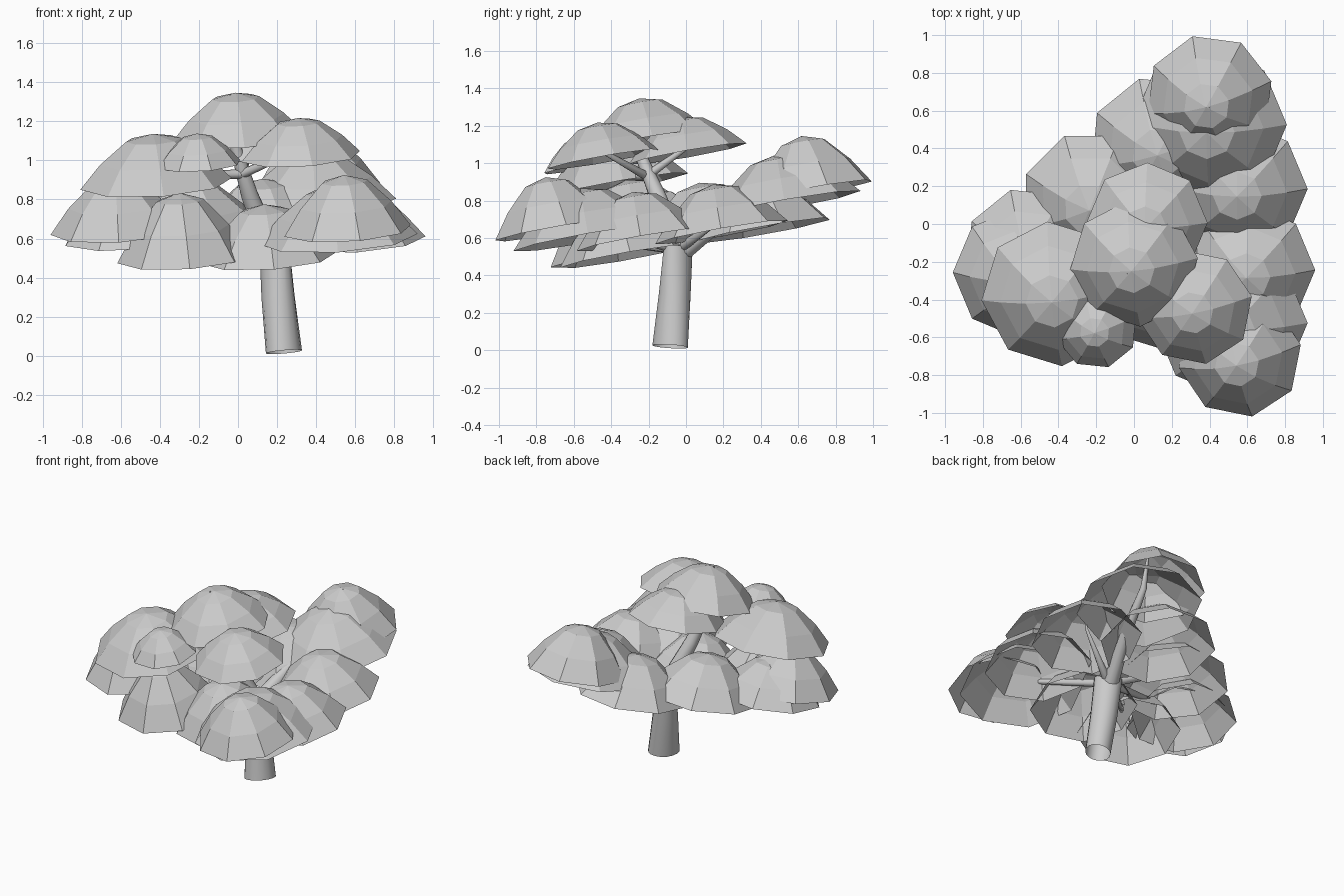
import bpy, bmesh, math
from mathutils import Vector, Matrix

if "Cube" in bpy.data.objects:
    bpy.data.objects.remove(bpy.data.objects["Cube"])

TILT = Matrix.Rotation(math.radians(10), 4, 'X') @ Matrix.Rotation(math.radians(-3.5), 4, 'Y')
PROFILE = [(1, 0), (0.72, 0.46), (0.36, 0.88)]


def finish(name, bm):
    me = bpy.data.meshes.new(name)
    bm.to_mesh(me)
    bm.free()
    ob = bpy.data.objects.new(name, me)
    bpy.context.collection.objects.link(ob)
    return ob


def leaf_cap(name, x, y, z, r, h, turn):
    """Eight-sided faceted dome, open below, leaning with the tree."""
    bm = bmesh.new()
    n = 8
    rings = [[bm.verts.new((r * s * math.cos(turn + math.tau * i / n),
                            r * s * math.sin(turn + math.tau * i / n), h * t))
              for i in range(n)] for s, t in PROFILE]
    top = bm.verts.new((0, 0, h))
    for a, b in zip(rings, rings[1:]):
        for i in range(n):
            j = (i + 1) % n
            bm.faces.new((a[i], a[j], b[j], b[i]))
    for i in range(n):
        bm.faces.new((rings[-1][i], rings[-1][(i + 1) % n], top))
    bm.transform(Matrix.Translation((x, y, z)) @ TILT)
    return finish(name, bm)


def limb(name, points, sides=12):
    """Tapered smooth open tube through (x, y, z, x radius, y radius) points."""
    bm = bmesh.new()
    rings = []
    for k, p in enumerate(points):
        a, b = points[max(k - 1, 0)], points[min(k + 1, len(points) - 1)]
        q = (Vector(b[:3]) - Vector(a[:3])).to_track_quat('Z', 'Y')
        rings.append([bm.verts.new(Vector(p[:3]) + q @ Vector((p[3] * math.cos(math.tau * i / sides),
                                                             p[-1] * math.sin(math.tau * i / sides), 0)))
                      for i in range(sides)])
    for a, b in zip(rings, rings[1:]):
        for i in range(sides):
            j = (i + 1) % sides
            bm.faces.new((a[i], a[j], b[j], b[i])).smooth = True
    return finish(name, bm)


# Foliage: rim centre x, y, z, radius, height, turn
caps = {
    "crown_top": (0.0, -0.21, 1.12, 0.34, 0.23, 0.1),
    "crown_back": (0.07, 0.01, 1.05, 0.32, 0.20, 0.0),
    "crown_right": (0.32, -0.44, 1.02, 0.31, 0.20, 0.2),
    "crown_left": (-0.42, -0.37, 0.88, 0.39, 0.26, 0.1),
    "crown_small": (-0.20, -0.55, 0.98, 0.22, 0.16, 0.3),
    "back_upper": (0.40, 0.67, 0.85, 0.34, 0.30, 0.27),
    "back_lower": (0.40, 0.53, 0.78, 0.41, 0.27, 0.0),
    "front_right_upper": (0.56, -0.70, 0.64, 0.33, 0.29, 0.2),
    "front_right_lower": (0.51, -0.52, 0.60, 0.41, 0.27, 0.0),
    "side_right": (0.61, -0.24, 0.59, 0.35, 0.26, 0.0),
    "side_right_back": (0.56, 0.19, 0.63, 0.36, 0.26, 0.0),
    "rear_middle": (0.14, 0.41, 0.64, 0.38, 0.27, 0.3),
    "rear_left": (-0.22, 0.12, 0.62, 0.38, 0.28, 0.4),
    "side_left_upper": (-0.61, -0.26, 0.64, 0.35, 0.28, 0.0),
    "side_left_lower": (-0.55, -0.15, 0.60, 0.35, 0.26, 0.3),
    "front_left": (-0.28, -0.39, 0.50, 0.34, 0.34, 0.1),
    "front_middle": (0.15, -0.33, 0.50, 0.35, 0.28, 0.1),
}
for name, c in caps.items():
    leaf_cap("leaves_" + name, *c)

# Trunk, leader and the long back branch
limb("trunk", [(0.235, -0.085, 0.02, 0.105, 0.083), (0.205, -0.06, 0.30, 0.082, 0.088),
               (0.185, -0.04, 0.57, 0.06, 0.092)], 16)
limb("leader", [(0.18, -0.04, 0.52, 0.06), (0.06, -0.15, 0.82, 0.045), (-0.01, -0.25, 1.06, 0.03),
                (-0.04, -0.26, 1.34, 0.005)])
limb("back_branch", [(0.18, -0.03, 0.52, 0.055), (0.28, 0.25, 0.74, 0.038), (0.38, 0.55, 0.92, 0.022),
                     (0.40, 0.62, 1.14, 0.005)])

# Upper branches leave the leader
for name in ("crown_right", "crown_left", "crown_back"):
    x, y, z, r, h, t = caps[name]
    limb("branch_" + name, [(0.02, -0.21, 0.93, 0.025), (x, y, z + 0.04, 0.014), (x, y - 0.03, z + h * 0.9, 0.004)], 8)

# Lower branches leave the trunk top
for name in ("front_right_upper", "side_right_back", "rear_left", "side_left_upper", "front_left"):
    x, y, z, r, h, t = caps[name]
    limb("branch_" + name, [(0.185, -0.04, 0.54, 0.03), (x, y, z + 0.07, 0.01), (x, y - 0.02, z + h * 0.9, 0.003)], 8)
